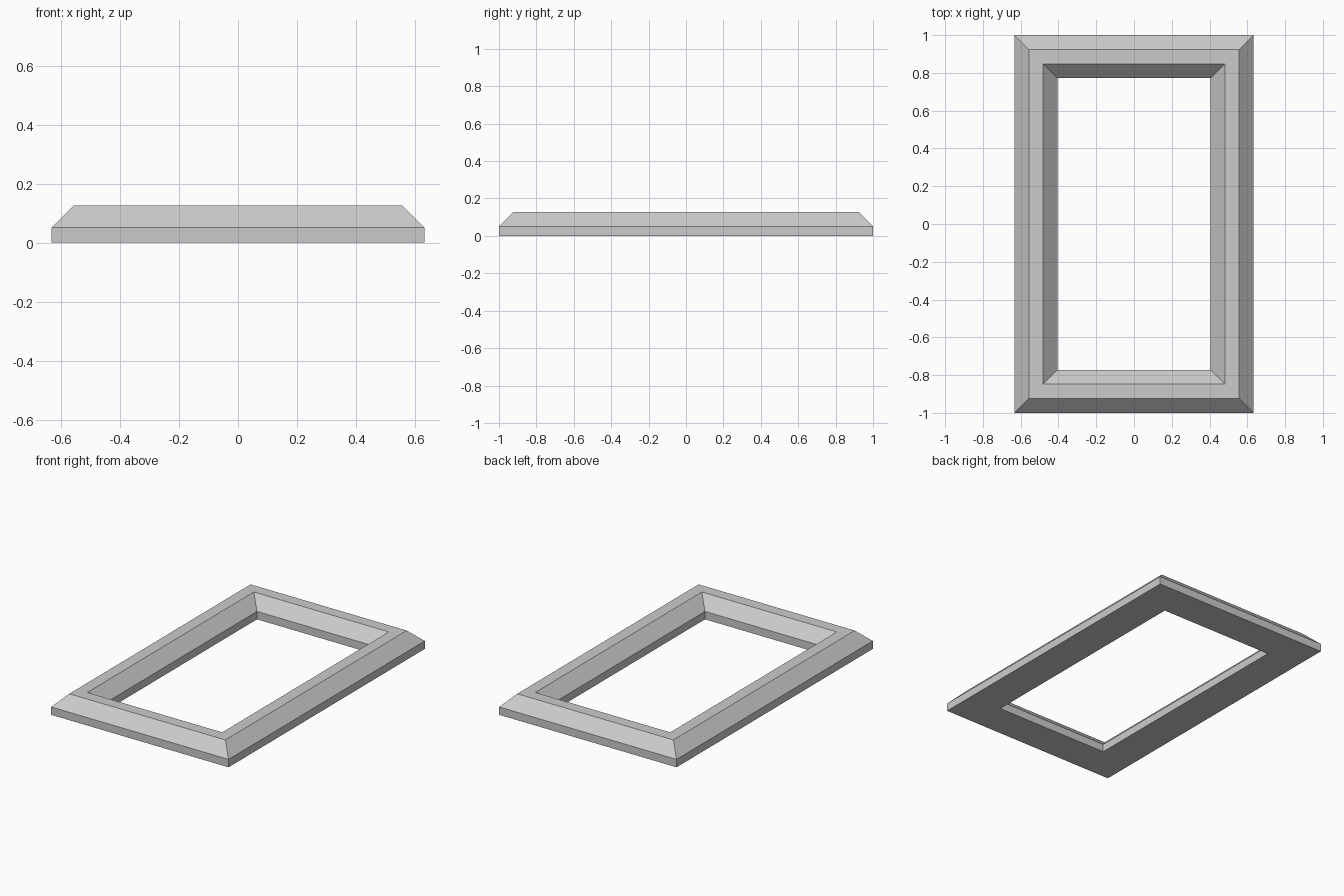
import bpy
import bmesh

cube = bpy.data.objects.get("Cube")
if cube:
    bpy.data.objects.remove(cube, do_unlink=True)

HALF_X, HALF_Y = 0.633, 1.0

# Moulding cross-section: (inset from the outer edge, height)
PROFILE = [(0, 0), (0, 0.051), (0.076, 0.127),
           (0.152, 0.127), (0.228, 0.051), (0.228, 0)]

grey = bpy.data.materials.new("light_grey")
grey.use_nodes = True
colour = (0.6, 0.6, 0.6, 1)
grey.diffuse_color = colour
grey.node_tree.nodes["Principled BSDF"].inputs["Base Color"].default_value = colour

# Sweep the cross-section round the four mitred corners
bm = bmesh.new()
corners = [(-1, -1), (1, -1), (1, 1), (-1, 1)]
rings = [[bm.verts.new((sx * (HALF_X - inset), sy * (HALF_Y - inset), z))
          for sx, sy in corners] for inset, z in PROFILE]
for i, ring in enumerate(rings):
    after = rings[(i + 1) % len(rings)]
    for c in range(4):
        d = (c + 1) % 4
        bm.faces.new((ring[c], ring[d], after[d], after[c]))
bmesh.ops.recalc_face_normals(bm, faces=bm.faces[:])

mesh = bpy.data.meshes.new("frame")
bm.to_mesh(mesh)
bm.free()
mesh.materials.append(grey)
frame = bpy.data.objects.new("frame", mesh)
bpy.context.collection.objects.link(frame)
